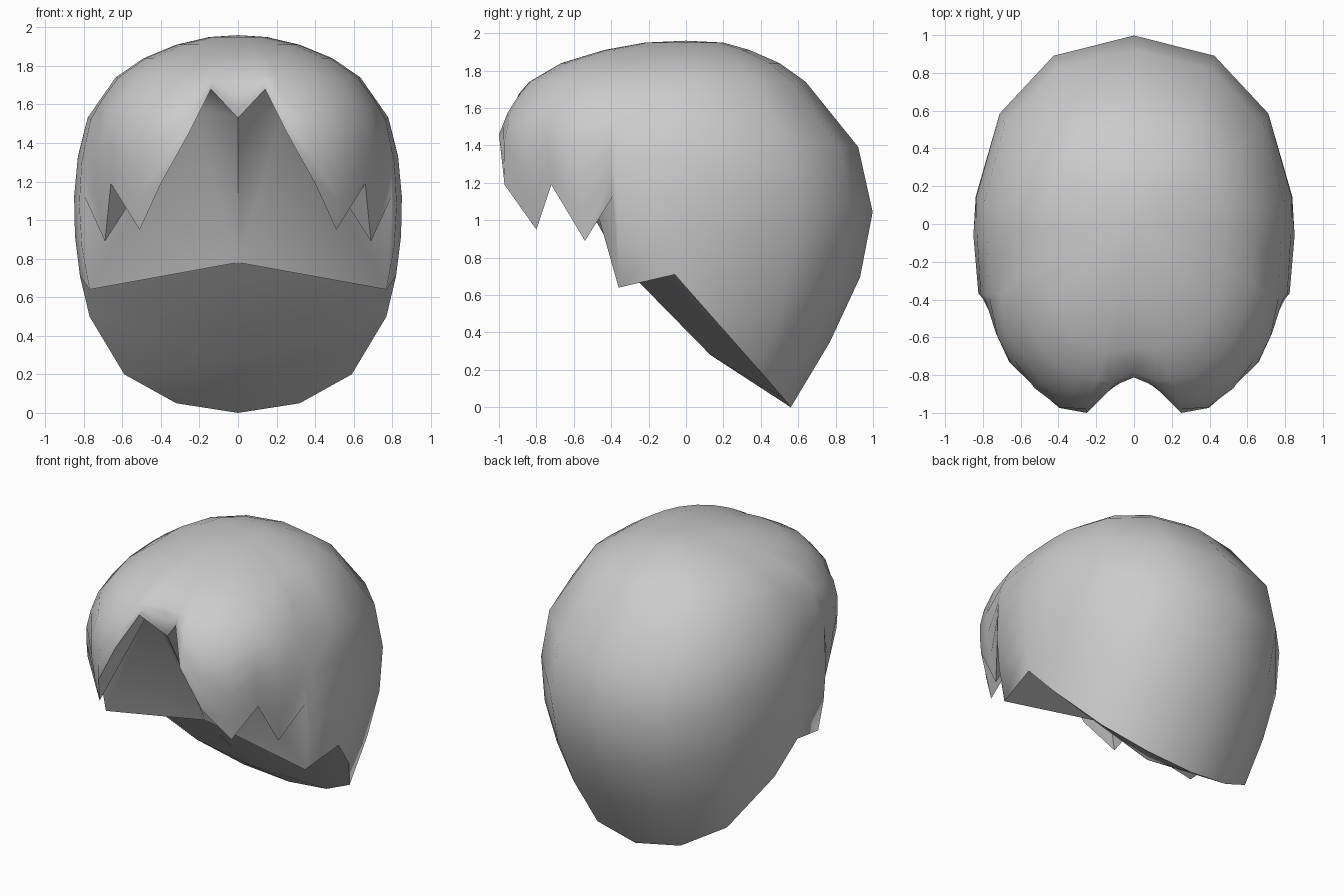
import bpy, bmesh, math

if "Cube" in bpy.data.objects:
    bpy.data.objects.remove(bpy.data.objects["Cube"])

# Horizontal sections of the scalp: height, front depth, half width, back depth
SECTIONS = [
    (0.0, 1.0, .62, .56), (.2, 1.0, .72, .68), (.5, 1.0, .78, .86),
    (.86, 1.0, .84, .99), (1.09, 1.01, .85, 1.0), (1.26, 1.02, .84, .98),
    (1.46, 1.02, .81, .89), (1.60, .96, .75, .78), (1.74, .84, .635, .64),
    (1.84, .67, .49, .50), (1.91, .44, .32, .34), (1.95, .22, .15, .20), (1.96, 0, 0, 0)]

# Hairline on one side, from the centre front to the centre back
RIM = [(0, -.78, 1.53), (.14, -.89, 1.68), (.25, -1.0, 1.46), (.40, -.97, 1.19),
       (.51, -.80, .95), (.66, -.72, 1.19), (.69, -.54, .89), (.80, -.39, 1.13),
       (.77, -.36, .64), (.82, -.06, .71), (.77, .125, .5), (.59, .39, .2),
       (.32, .52, .05), (0, .56, 0)]
CROWN = [1.84, 1.91, 1.95]   # levels shared by all columns
BASE = 1.74
TOP = 1.96


def section(z):
    for a, b in zip(SECTIONS, SECTIONS[1:]):
        if z <= b[0]:
            t = (z - a[0]) / (b[0] - a[0])
            return [p + (q - p) * t for p, q in zip(a[1:], b[1:])]
    return [0, 0, 0]


def column(rim):
    """Points from a hairline vertex up over the scalp to the crown."""
    x, y, z = rim
    f, w, b = section(z)
    u, v = x / w, y / (f if y < 0 else b)
    p = 2.8 if y < 0 else 2.2
    n = (abs(u) ** p + abs(v) ** p) ** (1 / p)
    u, v = u / n, v / n

    def on_scalp(h):
        f, w, b = section(h)
        return u * w, v * (f if v < 0 else b)

    sx, sy = on_scalp(z)
    heights = [z + (BASE - z) * i / 5 for i in range(6)] + CROWN
    pts = []
    for h in heights:
        px, py = on_scalp(h)
        k = ((TOP - h) / (TOP - z)) ** 2
        pts.append((px + (x - sx) * k, py + (y - sy) * k, h))
    return pts + [(0, 0, TOP)]


bm = bmesh.new()


def face(*pts):
    """Add a face and its mirror image."""
    for s in (1, -1):
        bm.faces.new([bm.verts.new((s * p[0], p[1], p[2])) for p in pts])


# Outer hair surface
cols = [column(r) for r in RIM]
for a, b in zip(cols, cols[1:]):
    for i in range(len(a) - 2):
        face(a[i], b[i], b[i + 1], a[i + 1])
    face(a[-2], b[-2], a[-1])

# Inner surface behind the fringe
brow = (.24, -.63, 1.59)
mid = (0, -.36, .78)
nape = (0, .13, .28)
face(RIM[0], brow, mid)
for a, b in zip(RIM[:8], RIM[1:9]):
    face(brow, a, b)
face(mid, brow, RIM[8])

# Underside towards the nape
face(mid, RIM[8], RIM[9])
face(mid, RIM[9], nape)
for a, b in zip(RIM[9:], RIM[10:]):
    face(nape, a, b)

bmesh.ops.remove_doubles(bm, verts=bm.verts, dist=0.0005)
bmesh.ops.recalc_face_normals(bm, faces=bm.faces)
mesh = bpy.data.meshes.new("hair")
bm.to_mesh(mesh)
bm.free()
hair = bpy.data.objects.new("hair", mesh)
bpy.context.collection.objects.link(hair)
bpy.context.view_layer.objects.active = hair
hair.select_set(True)
bpy.ops.object.shade_smooth_by_angle(angle=math.radians(60))
